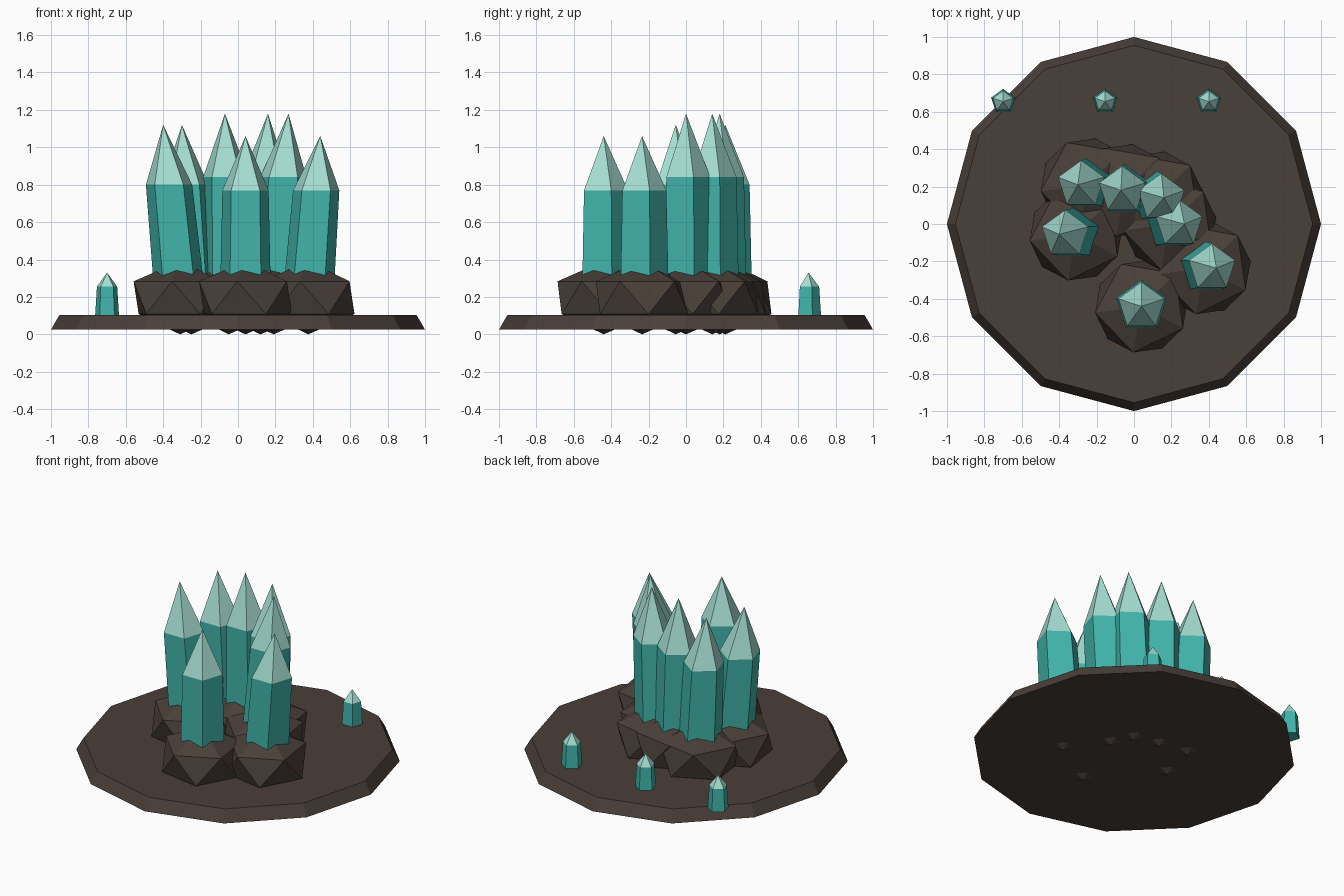
import bpy, bmesh, math
from mathutils import Matrix, Vector

cube = bpy.data.objects.get("Cube")
if cube:
    bpy.data.objects.remove(cube, do_unlink=True)


def make_material(name, rgb):
    mat = bpy.data.materials.new(name)
    mat.use_nodes = True
    mat.diffuse_color = (*rgb, 1)
    bsdf = next(n for n in mat.node_tree.nodes if n.type == 'BSDF_PRINCIPLED')
    bsdf.inputs["Base Color"].default_value = (*rgb, 1)
    return mat


STONE = make_material("dark stone", (0.068, 0.050, 0.041))
TEAL = make_material("teal crystal", (0.052, 0.456, 0.402))
PALE = make_material("pale crystal tip", (0.376, 0.730, 0.645))


def add_object(name, bm, *mats):
    mesh = bpy.data.meshes.new(name)
    bm.to_mesh(mesh)
    bm.free()
    for mat in mats:
        mesh.materials.append(mat)
    obj = bpy.data.objects.new(name, mesh)
    bpy.context.collection.objects.link(obj)
    return obj


def add_frustum(bm, sides, low, high, r_low, r_high, capped):
    return bmesh.ops.create_cone(
        bm, cap_ends=capped, segments=sides, radius1=r_low, radius2=r_high,
        depth=high - low, matrix=Matrix.Translation((0, 0, (low + high) / 2)))["verts"]


def add_crystal(name, x, y, tip_x, low, shoulder, tip, r_low, r_high):
    """Five-sided shaft with a pointed cap, sheared sideways to its tip."""
    bm = bmesh.new()
    add_frustum(bm, 5, low, shoulder, r_low, r_high, False)
    add_frustum(bm, 5, shoulder, tip, r_high, 0, False)
    bmesh.ops.remove_doubles(bm, verts=bm.verts, dist=0.0005)
    bmesh.ops.holes_fill(bm, edges=[e for e in bm.edges if e.is_boundary])
    bmesh.ops.recalc_face_normals(bm, faces=bm.faces)
    for face in bm.faces:
        face.material_index = int(face.calc_center_median().z > shoulder)
    lean = (tip_x - x) / (tip - low)
    for v in bm.verts:
        v.co += Vector((x + lean * (v.co.z - low), y, 0))
    add_object(name, bm, TEAL, PALE)


def add_rock(name, x, y, radius=0.28, squash=0.7):
    """Flattened twenty-sided boulder resting on the ground."""
    bm = bmesh.new()
    bmesh.ops.create_icosphere(
        bm, subdivisions=1, radius=radius,
        matrix=Matrix.Translation((x, y, radius * squash))
        @ Matrix.Diagonal((1, 1, squash, 1))
        @ Matrix.Rotation(math.radians(188), 4, 'Z'))
    add_object(name, bm, STONE)


# Twelve-sided bevelled ground slab
slab = bmesh.new()
add_frustum(slab, 12, 0.025, 0.103, 1.0, 0.955, True)
add_object("ground_slab", slab, STONE)

# Large crystals, each standing in its own rock: x, y, tip x, shoulder, tip
clusters = {
    "left": (0.375, -0.235, 0.44, 0.77, 1.06),
    "front": (0.04, -0.44, 0.04, 0.77, 1.06),
    "right": (-0.31, -0.055, -0.40, 0.80, 1.12),
    "back_right": (-0.25, 0.21, -0.30, 0.80, 1.12),
    "back": (-0.05, 0.18, -0.07, 0.84, 1.18),
    "back_left": (0.12, 0.14, 0.16, 0.84, 1.18),
    "inner_left": (0.19, 0.0, 0.27, 0.84, 1.18),
}
for place, (x, y, tip_x, shoulder, tip) in clusters.items():
    add_rock(f"{place}_rock", x, y)
    add_crystal(f"{place}_crystal", x, y, tip_x, 0.2, shoulder, tip, 0.143, 0.13)

# Row of small crystals along the back
for place, x in (("right", -0.70), ("middle", -0.155), ("left", 0.40)):
    add_crystal(f"small_{place}_crystal", x, 0.655, x, 0.1, 0.255, 0.33, 0.067, 0.057)
